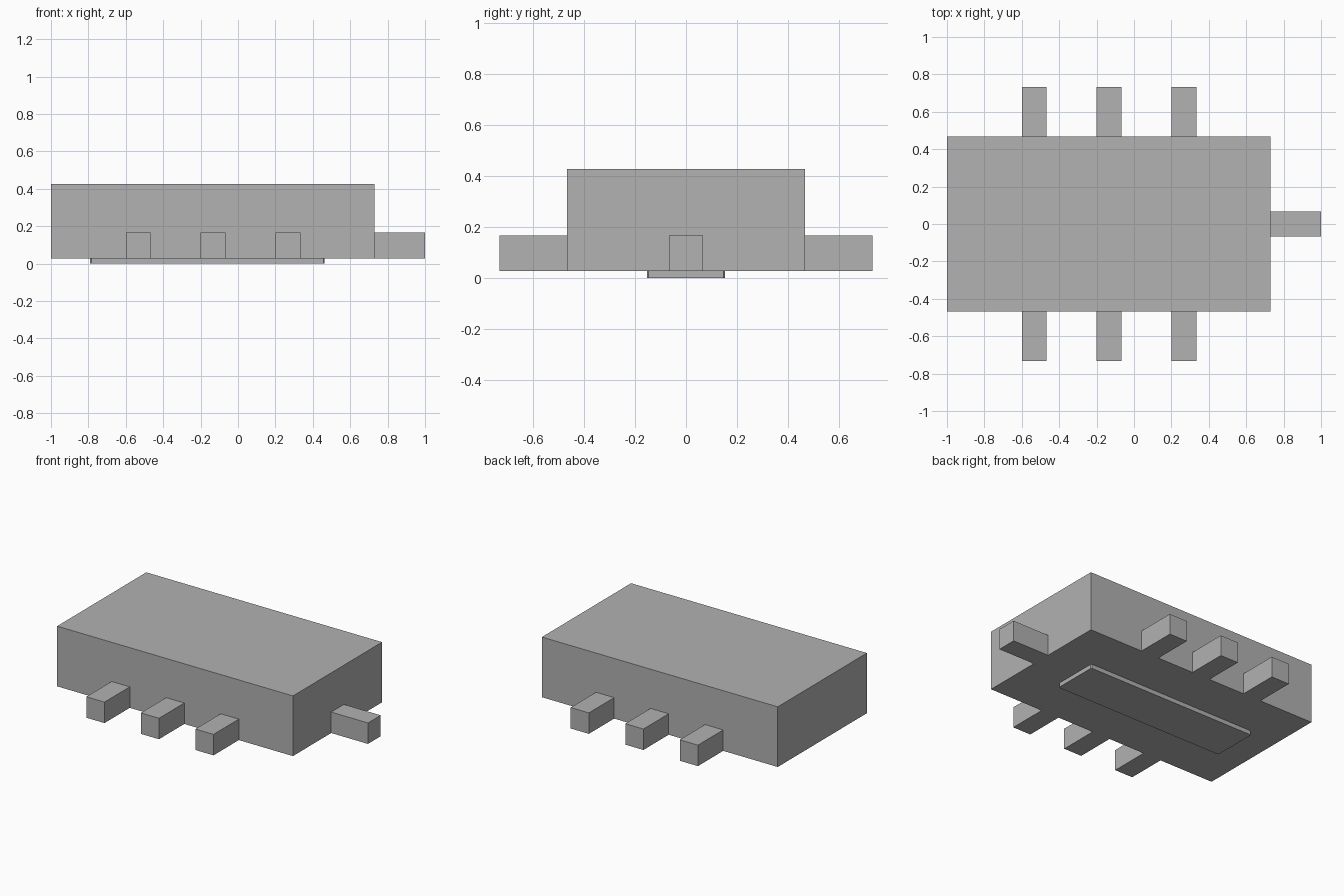
import bpy
import bmesh
from mathutils import Matrix, Vector

default = bpy.data.objects.get("Cube")
if default:
    bpy.data.objects.remove(default, do_unlink=True)

# Single plain grey
grey = bpy.data.materials.new("plain_grey")
grey.use_nodes = True
colour = (0.445, 0.445, 0.445, 1)
grey.diffuse_color = colour
grey.node_tree.nodes["Principled BSDF"].inputs["Base Color"].default_value = colour


def box(name, low, high, corner=0.0):
    """Box between two corners, with optional chamfered upright edges."""
    low, high = Vector(low), Vector(high)
    size = high - low
    bm = bmesh.new()
    bmesh.ops.create_cube(bm, size=1, matrix=Matrix.Translation((low + high) / 2)
                          @ Matrix.Diagonal((*size, 1)))
    if corner:
        upright = [e for e in bm.edges
                   if abs(e.verts[0].co.z - e.verts[1].co.z) > size.z / 2]
        bmesh.ops.bevel(bm, geom=upright, offset=corner, segments=1, affect='EDGES')
    mesh = bpy.data.meshes.new(name)
    bm.to_mesh(mesh)
    bm.free()
    mesh.materials.append(grey)
    obj = bpy.data.objects.new(name, mesh)
    bpy.context.collection.objects.link(obj)
    return obj


BASE = 0.028      # underside of the body
PIN_TOP = 0.167
PIN = 0.133       # pin width
HALF = 0.467      # half depth of the body
REACH = 0.732     # outer end of the side pins

# Main block and the thin pad beneath it
box("body", (-1, -HALF, BASE), (0.73, HALF, 0.427))
box("bottom_pad", (-0.79, -0.153, 0), (0.463, 0.153, BASE), corner=0.006)

# Three pins along each long side
for i in range(3):
    x = -0.6 + 0.4 * i
    box(f"front_pin_{i + 1}", (x, -REACH, BASE), (x + PIN, -HALF, PIN_TOP))
    box(f"back_pin_{i + 1}", (x, HALF, BASE), (x + PIN, REACH, PIN_TOP))

# Single pin on the end
box("end_pin", (0.73, -PIN / 2, BASE), (1, PIN / 2, PIN_TOP))
